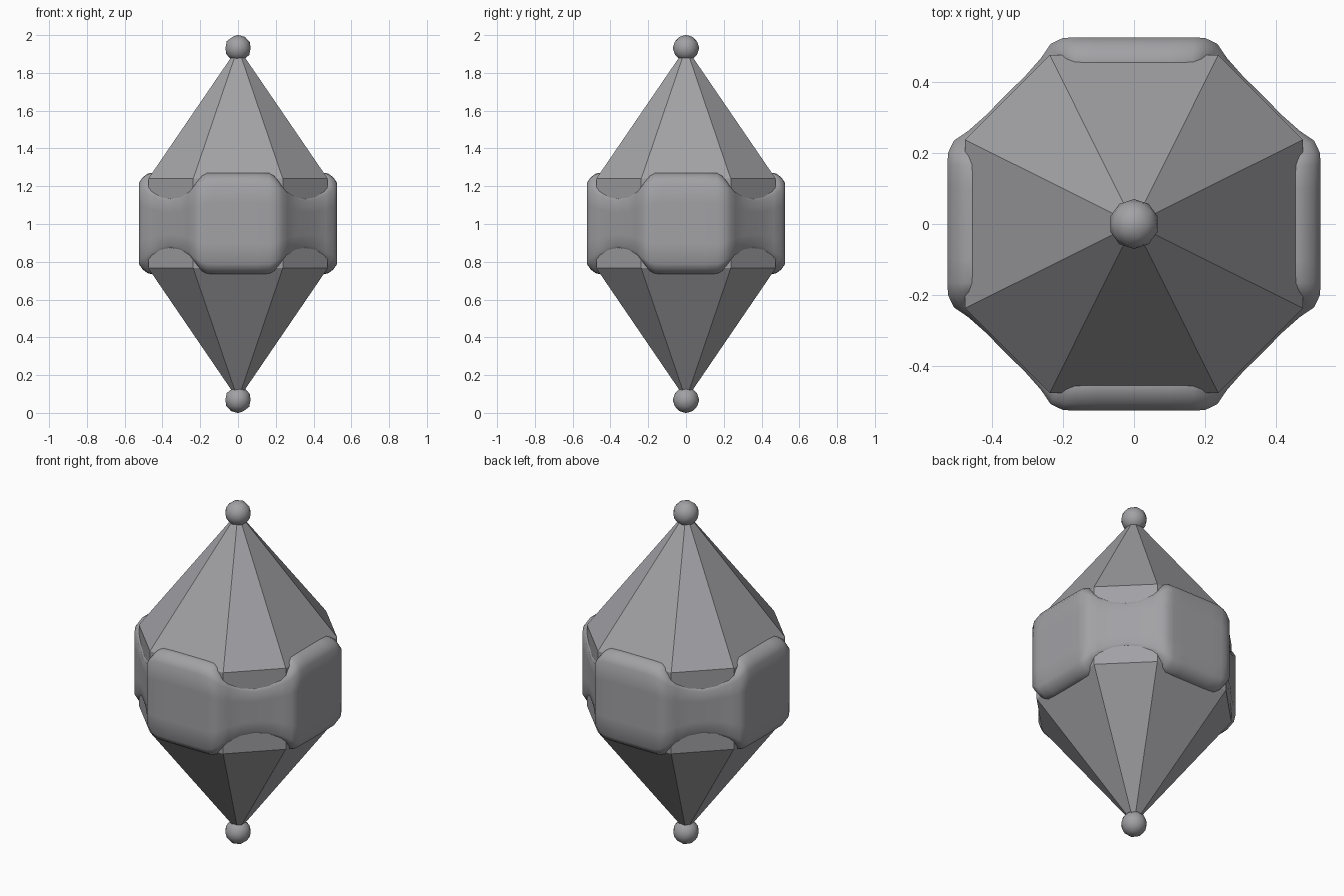
import bpy, bmesh, math
from mathutils import Vector, Matrix

if "Cube" in bpy.data.objects:
    bpy.data.objects.remove(bpy.data.objects["Cube"])

MID = 1.003
dark = bpy.data.materials.new("dark_grey")
dark.diffuse_color = (0.36, 0.36, 0.38, 1)
dark.use_nodes = True
dark.node_tree.nodes["Principled BSDF"].inputs["Base Color"].default_value = dark.diffuse_color


def make_object(name, bm, smooth):
    bmesh.ops.recalc_face_normals(bm, faces=bm.faces)
    for f in bm.faces:
        f.smooth = smooth
    mesh = bpy.data.meshes.new(name)
    bm.to_mesh(mesh)
    bm.free()
    mesh.materials.append(dark)
    ob = bpy.data.objects.new(name, mesh)
    bpy.context.collection.objects.link(ob)
    return ob


# Faceted body: eight-sided prism with a pyramid on each end
corners = []
for k in range(4):
    rot = Matrix.Rotation(math.pi / 2 * k, 3, 'Z')
    corners += [rot @ Vector((0.475, -0.237, 0)), rot @ Vector((0.475, 0.237, 0))]
bm = bmesh.new()
low = [bm.verts.new(c + Vector((0, 0, MID - 0.237))) for c in corners]
high = [bm.verts.new(c + Vector((0, 0, MID + 0.237))) for c in corners]
bottom_tip = bm.verts.new((0, 0, 0.07))
top_tip = bm.verts.new((0, 0, 1.935))
for i in range(8):
    j = (i + 1) % 8
    bm.faces.new((low[i], low[j], high[j], high[i]))
    bm.faces.new((high[i], high[j], top_tip))
    bm.faces.new((low[j], low[i], bottom_tip))
make_object("body", bm, False)

# Belt of four raised cushions joined by narrow waists
# Stations: sideways offset, outward distance, half height, inward direction angle
half = [(0.10, 0.525, 0.268, 0), (0.165, 0.525, 0.266, 0), (0.20, 0.523, 0.252, 8),
        (0.234, 0.507, 0.222, 22), (0.262, 0.466, 0.19, 35),
        (0.308, 0.414, 0.16, 42)]
quarter = [(-s, d, h, -a) for s, d, h, a in reversed(half)] + half
waist = (0.362, 0.362, 0.145, 45)
# Cross-section: inset and fraction of the half height
section = [(0.12, 1.0), (0.065, 1.0), (0.045, 0.98), (0.02, 0.91), (0.0, 0.8), (0.0, 0.4)]
section += [(i, -f) for i, f in reversed(section)]

bm = bmesh.new()
loops = []
for k in range(4):
    rot = Matrix.Rotation(-math.pi / 2 * k, 3, 'Z')
    for s, d, h, a in quarter + [waist]:
        inward = Vector((-math.sin(math.radians(a)), -math.cos(math.radians(a)), 0))
        depth = h / 0.266
        loops.append([bm.verts.new(rot @ (Vector((s, d, 0)) + inward * inset * depth)
                                   + Vector((0, 0, MID + f * h))) for inset, f in section])
for i in range(len(loops)):
    a, b = loops[i], loops[(i + 1) % len(loops)]
    for j in range(len(section)):
        n = (j + 1) % len(section)
        bm.faces.new((a[j], a[n], b[n], b[j]))
make_object("cushion_belt", bm, True)

# Ball on each tip
for name, z in (("top_ball", 1.931), ("bottom_ball", 0.069)):
    bm = bmesh.new()
    bmesh.ops.create_icosphere(bm, subdivisions=2, radius=0.07,
                               matrix=Matrix.Translation((0, 0, z)))
    make_object(name, bm, True)
